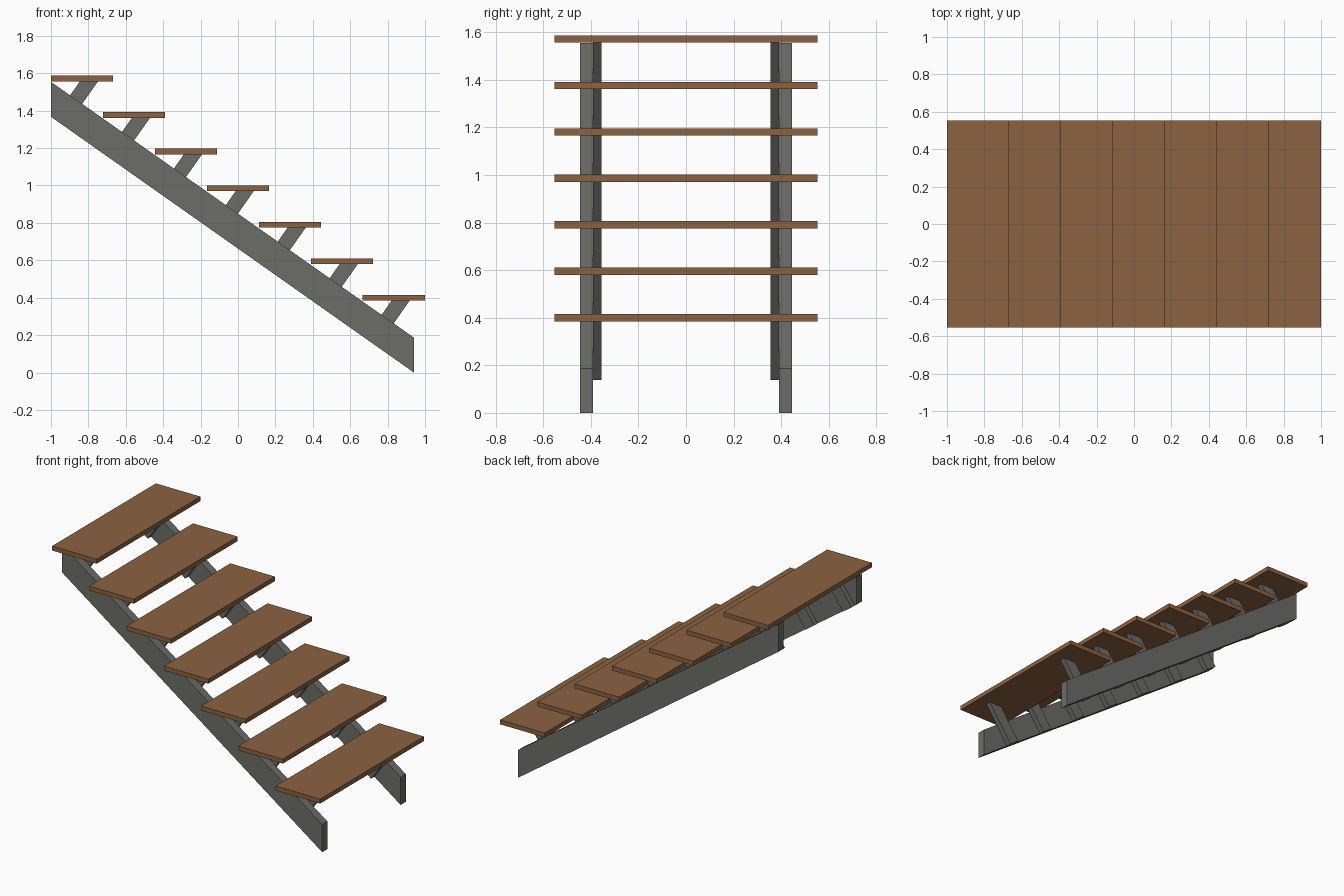
import bpy
import bmesh
from mathutils import Vector

cube = bpy.data.objects.get("Cube")
if cube:
    bpy.data.objects.remove(cube, do_unlink=True)


def make_material(name, rgb):
    mat = bpy.data.materials.new(name)
    mat.use_nodes = True
    mat.diffuse_color = (*rgb, 1)
    mat.node_tree.nodes["Principled BSDF"].inputs["Base Color"].default_value = (*rgb, 1)
    return mat


def prism(name, profile, y0, y1, mat):
    """Extrude an x-z outline from y0 to y1."""
    bm = bmesh.new()
    face = bm.faces.new([bm.verts.new((x, y0, z)) for x, z in profile])
    ext = bmesh.ops.extrude_face_region(bm, geom=[face])
    moved = [v for v in ext["geom"] if isinstance(v, bmesh.types.BMVert)]
    bmesh.ops.translate(bm, verts=moved, vec=(0, y1 - y0, 0))
    bmesh.ops.recalc_face_normals(bm, faces=bm.faces)
    mesh = bpy.data.meshes.new(name)
    bm.to_mesh(mesh)
    bm.free()
    mesh.materials.append(mat)
    obj = bpy.data.objects.new(name, mesh)
    bpy.context.collection.objects.link(obj)
    return obj


wood = make_material("brown wood", (0.26, 0.122, 0.052))
steel = make_material("grey steel", (0.15, 0.153, 0.14))

STEPS, RUN, RISE = 7, 0.2778, 0.1953
TREAD_DEPTH, TREAD_THICK, HALF_WIDTH = 0.333, 0.03, 0.553
FIRST_X, FIRST_Z = -1.0, 1.557

# Sloping side beams with plumb-cut ends
low, high = Vector((0.94, 0.0)), Vector((-1.0, 1.367))
beam = [low, high, high + Vector((0, 0.187)), low + Vector((0, 0.187))]
for side, sign in (("right", -1), ("left", 1)):
    prism(side + "_stringer", beam, sign * 0.39, sign * 0.445, steel)

# Brackets run square to the beam, from tread underside to beam underside
slope = (low - high).normalized()
down = Vector((slope.y, -slope.x))


def to_beam_underside(p):
    normal = Vector((-slope.y, slope.x))
    return p + down * ((p - low).dot(normal) / -down.dot(normal))


for i in range(STEPS):
    x, z = FIRST_X + i * RUN, FIRST_Z - i * RISE
    # Flat tread board
    tread = [(x, z), (x + TREAD_DEPTH, z),
             (x + TREAD_DEPTH, z + TREAD_THICK), (x, z + TREAD_THICK)]
    prism(f"tread_{i + 1}", tread, -HALF_WIDTH, HALF_WIDTH, wood)
    # Pair of brackets on the inner beam faces
    a, b = Vector((x + 0.155, z)), Vector((x + 0.252, z))
    bracket = [a, b, to_beam_underside(b), to_beam_underside(a)]
    for side, sign in (("right", -1), ("left", 1)):
        prism(f"{side}_bracket_{i + 1}", bracket, sign * 0.355, sign * 0.39, steel)
